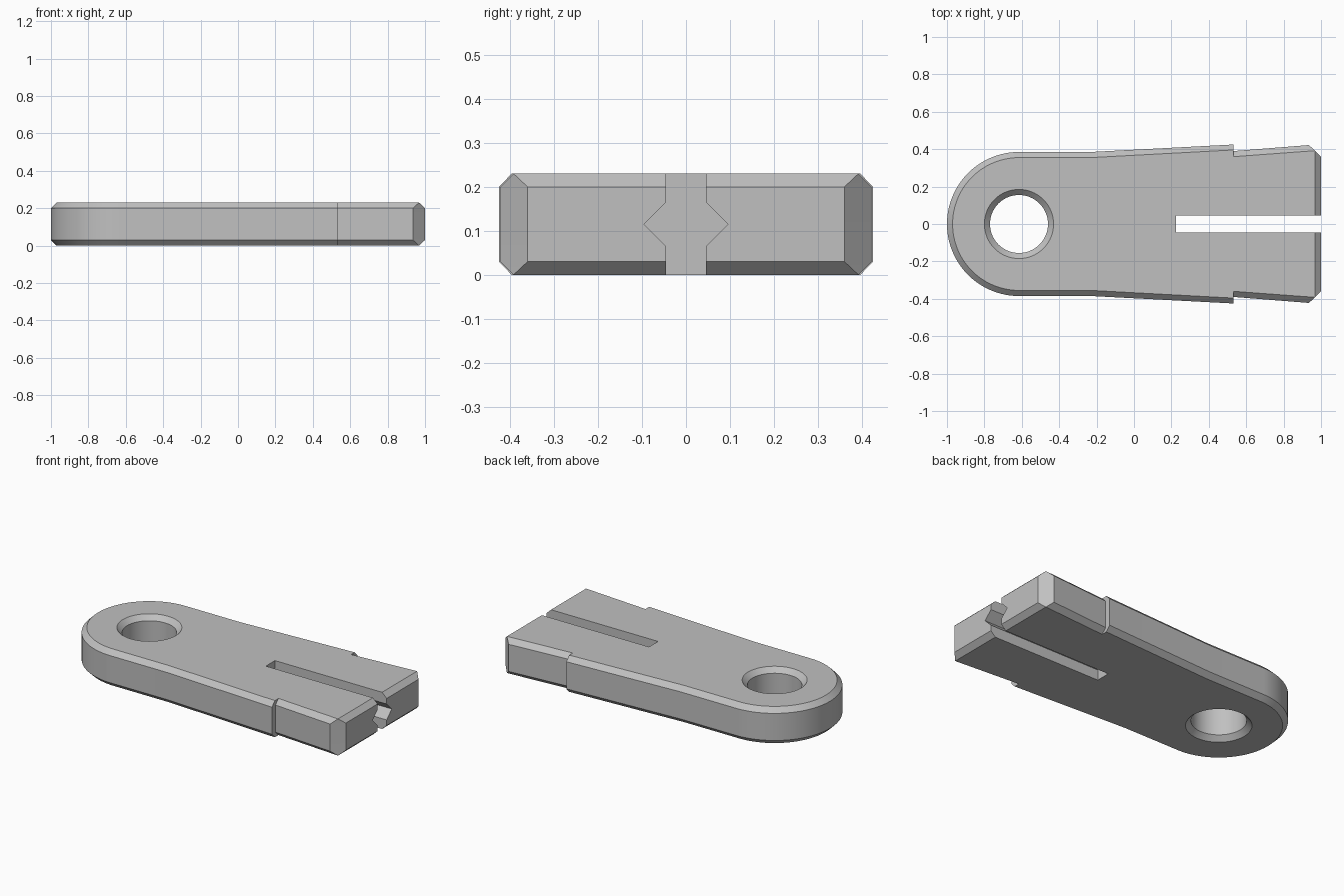
import bpy, bmesh
from math import pi, sin, cos

cube = bpy.data.objects.get("Cube")
if cube:
    bpy.data.objects.remove(cube, do_unlink=True)

HEIGHT, CHAMFER = 0.23, 0.03
EYE_X, EYE_R, HOLE_R = -0.615, 0.385, 0.155

grey = bpy.data.materials.new("plain grey")
grey.use_nodes = True
colour = (0.53, 0.53, 0.53, 1)
grey.diffuse_color = colour
grey.node_tree.nodes["Principled BSDF"].inputs["Base Color"].default_value = colour


def loft(name, rings, closed=False):
    """Skin equal-length rings of points; cap the ends unless the rings form a loop."""
    bm = bmesh.new()
    loops = [[bm.verts.new(p) for p in ring] for ring in rings]
    pairs = list(zip(loops, loops[1:]))
    if closed:
        pairs.append((loops[-1], loops[0]))
    else:
        bm.faces.new(loops[0])
        bm.faces.new(loops[-1])
    n = len(loops[0])
    for a, b in pairs:
        for i in range(n):
            j = (i + 1) % n
            bm.faces.new((a[i], a[j], b[j], b[i]))
    bmesh.ops.remove_doubles(bm, verts=bm.verts, dist=0.0005)
    bmesh.ops.recalc_face_normals(bm, faces=bm.faces)
    mesh = bpy.data.meshes.new(name)
    bm.to_mesh(mesh)
    bm.free()
    mesh.materials.append(grey)
    obj = bpy.data.objects.new(name, mesh)
    bpy.context.collection.objects.link(obj)
    return obj


def circle(x, r, z, n=64):
    return [(x + r * cos(2 * pi * i / n), r * sin(2 * pi * i / n), z) for i in range(n)]


def outline(radius, edge, z):
    """Plan outline: half round eye plus mirrored straight edge."""
    arc = [(EYE_X - radius * sin(t), radius * cos(t))
           for t in (pi * i / 48 for i in range(49))]
    lower = [(x, -y) for x, y in edge]
    return [(x, y, z) for x, y in arc + lower + edge[::-1]]


# Body: full outline between two chamfered rims
full = [(-0.23, 0.385), (0.533, 0.425), (0.533, 0.39), (0.935, 0.422), (1.0, 0.36)]
rim = [(-0.23, 0.355), (0.533, 0.396), (0.533, 0.36), (0.968, 0.392), (0.968, 0.392)]
body = loft("clamp_body", [
    outline(EYE_R - CHAMFER, rim, 0),
    outline(EYE_R, full, CHAMFER),
    outline(EYE_R, full, HEIGHT - CHAMFER),
    outline(EYE_R - CHAMFER, rim, HEIGHT)])

# Round hole with flared mouths
over = 0.02
hole = loft("hole_cutter", [circle(EYE_X, r, z) for r, z in (
    (HOLE_R + CHAMFER + over, -over), (HOLE_R, CHAMFER),
    (HOLE_R, HEIGHT - CHAMFER), (HOLE_R + CHAMFER + over, HEIGHT + over))])

# Slot with a V groove in each wall
half = [(0.045, -over), (0.045, 0.065), (0.095, 0.115), (0.045, 0.165), (0.045, HEIGHT + over)]
section = half + [(-y, z) for y, z in half[::-1]]
slot = loft("slot_cutter", [[(x, y, z) for y, z in section] for x in (0.225, 1.1)])

bpy.ops.object.select_all(action="DESELECT")
bpy.context.view_layer.objects.active = body
body.select_set(True)
for cutter in (hole, slot):
    cut = body.modifiers.new(cutter.name, "BOOLEAN")
    cut.operation = "DIFFERENCE"
    cut.solver = "EXACT"
    cut.object = cutter
    bpy.ops.object.modifier_apply(modifier=cut.name)
    bpy.data.objects.remove(cutter, do_unlink=True)

bpy.ops.object.shade_smooth_by_angle(angle=pi / 9)
